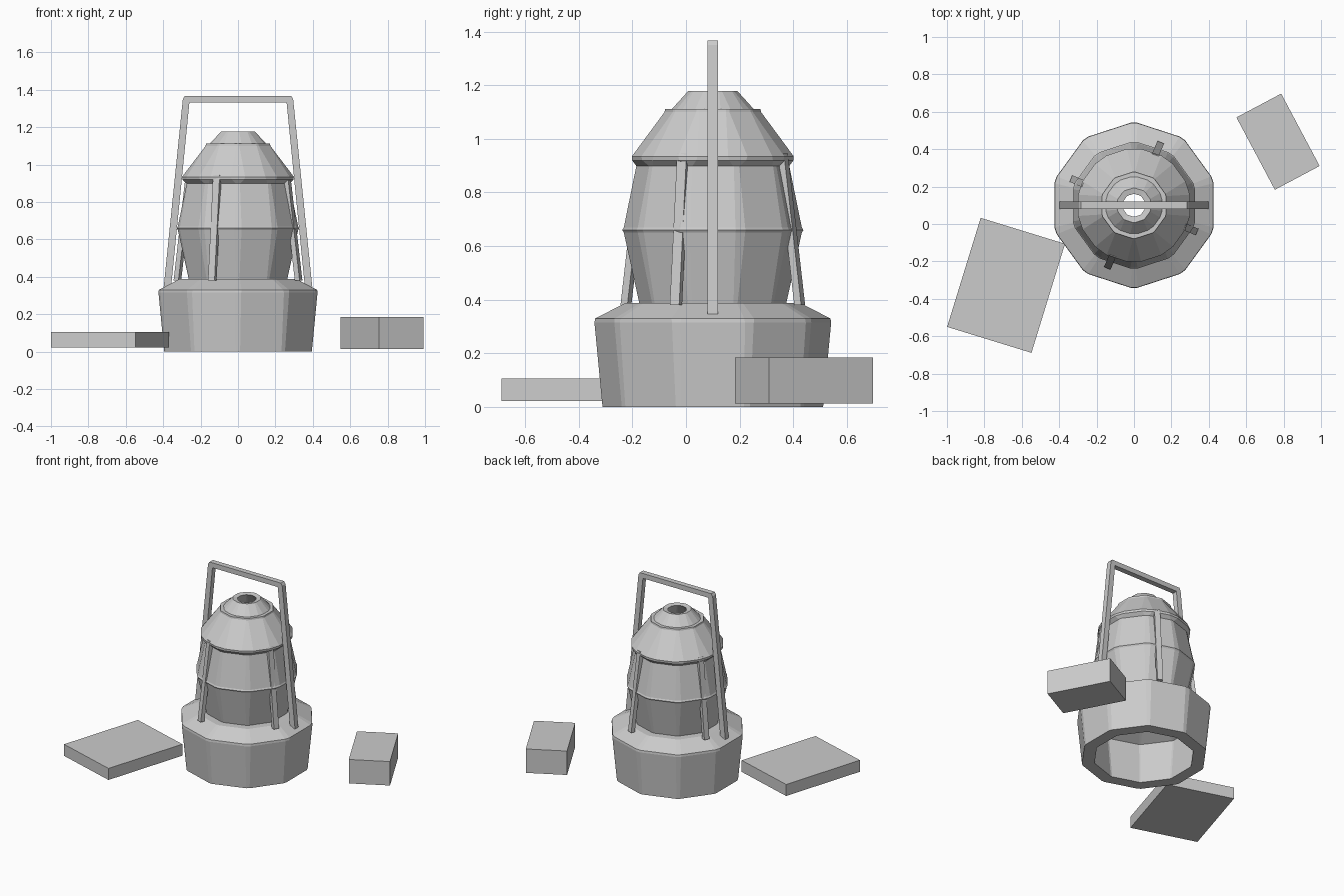
import bpy, bmesh, math
from mathutils import Vector, Matrix

if "Cube" in bpy.data.objects:
    bpy.data.objects.remove(bpy.data.objects["Cube"])

CX, CY, SIDES = 0.0, 0.1, 10   # lantern axis and side count


def finish(name, bm):
    bmesh.ops.recalc_face_normals(bm, faces=bm.faces)
    mesh = bpy.data.meshes.new(name)
    bm.to_mesh(mesh)
    bm.free()
    obj = bpy.data.objects.new(name, mesh)
    bpy.context.collection.objects.link(obj)
    return obj


def shell(name, profile):
    """Ten-sided closed shell; profile = (corner radius, z, half width of corner chamfer)."""
    bm = bmesh.new()
    corner = [Vector((math.cos(a), math.sin(a), 0)) for a in
              (math.pi / 2 + math.tau * i / SIDES for i in range(SIDES))]
    rings = []
    for r, z, h in profile:
        t = h / (2 * r * math.sin(math.pi / SIDES))
        ring = []
        for i in range(SIDES):
            for n in (i - 1, (i + 1) % SIDES):
                p = corner[i].lerp(corner[n], t) * r
                ring.append(bm.verts.new((p.x + CX, p.y + CY, z)))
        rings.append(ring)
    for k in range(len(rings)):
        a, b = rings[k], rings[(k + 1) % len(rings)]
        for i in range(len(a)):
            j = (i + 1) % len(a)
            bm.faces.new((a[i], a[j], b[j], b[i]))
    return finish(name, bm)


def box(name, loc, size, turn):
    bm = bmesh.new()
    m = (Matrix.Translation(loc) @ Matrix.Rotation(math.radians(turn), 4, 'Z')
         @ Matrix.Diagonal((*size, 1)))
    bmesh.ops.create_cube(bm, size=1, matrix=m)
    return finish(name, bm)


def loft(name, sections):
    """Solid bar through a list of four-point sections."""
    bm = bmesh.new()
    rows = [[bm.verts.new(p) for p in s] for s in sections]
    for a, b in zip(rows, rows[1:]):
        for i in range(4):
            j = (i + 1) % 4
            bm.faces.new((a[i], a[j], b[j], b[i]))
    bm.faces.new(rows[0])
    bm.faces.new(rows[-1])
    return finish(name, bm)


# Lantern body: hollow base, bulging glass, cap with open chimney
shell("base", [(0.415, 0, 0.012), (0.447, 0.315, 0.018), (0.445, 0.33, 0.02),
               (0.33, 0.388, 0.012), (0.255, 0.388, 0.008), (0.255, 0.35, 0.008),
               (0.36, 0.30, 0.006), (0.33, 0, 0.006)])
shell("glass", [(0.275, 0.38, 0.008), (0.338, 0.65, 0.02), (0.344, 0.66, 0.02),
                (0.338, 0.67, 0.02), (0.285, 0.915, 0.01), (0.24, 0.915, 0.006),
                (0.295, 0.66, 0.006), (0.235, 0.38, 0.006)])
shell("cap", [(0.285, 0.895, 0.01), (0.312, 0.92, 0.035), (0.314, 0.935, 0.04),
              (0.182, 1.10, 0.007), (0.18, 1.112, 0.007), (0.158, 1.112, 0.02),
              (0.094, 1.178, 0.006), (0.062, 1.172, 0.004), (0.13, 1.07, 0.006),
              (0.25, 0.93, 0.006), (0.25, 0.895, 0.006)])

# Four leaning guard posts
for k in range(4):
    a = math.radians(67 + 90 * k)
    out = Vector((math.cos(a), math.sin(a), 0))
    side = Vector((-out.y, out.x, 0))
    secs = []
    for r, z in ((0.352, 0.38), (0.282, 0.945)):
        c = Vector((CX, CY, z)) + out * r
        secs.append([c + out * u * 0.014 + side * v * 0.019
                     for u, v in ((-1, -1), (1, -1), (1, 1), (-1, 1))])
    loft(f"guard_post_{k + 1}", secs)

# Carrying handle: outer and inner outline points
outline = [((0.397, 0.347), (0.357, 0.352)), ((0.295, 1.35), (0.26, 1.33)),
           ((0.284, 1.367), (0.258, 1.332))]
path = [((-o[0], o[1]), (-i[0], i[1])) for o, i in outline] + outline[::-1]
loft("handle", [[(o[0], CY - 0.019, o[1]), (o[0], CY + 0.019, o[1]),
                 (i[0], CY + 0.019, i[1]), (i[0], CY - 0.019, i[1])] for o, i in path])

# Loose blocks beside the lantern
box("flat_block", (-0.684, -0.328, 0.064), (0.472, 0.61, 0.083), -17.1)
box("small_block", (0.77, 0.44, 0.099), (0.271, 0.438, 0.172), 28)
